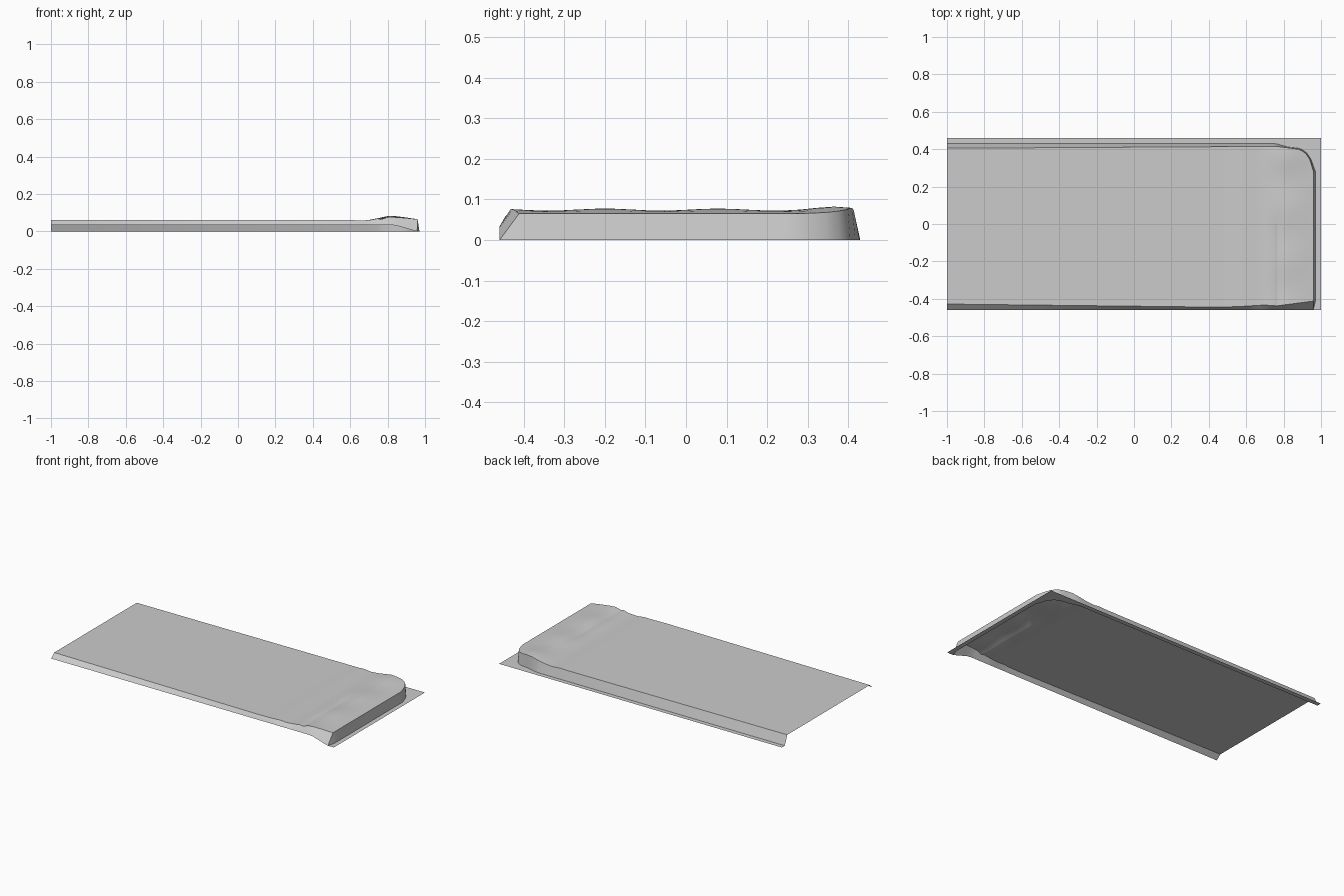
import bpy, bmesh, math

if "Cube" in bpy.data.objects:
    bpy.data.objects.remove(bpy.data.objects["Cube"])


def lerp_table(table, x):
    """Piecewise-linear lookup in a list of (x, value)."""
    if x <= table[0][0]:
        return table[0][1]
    for (x0, v0), (x1, v1) in zip(table, table[1:]):
        if x <= x1:
            return v0 + (v1 - v0) * (x - x0) / (x1 - x0)
    return table[-1][1]


# Outline and height profiles along the length
FRONT = [(-1, -0.428), (0.5, -0.445), (0.7, -0.433), (0.76, -0.438), (0.96, -0.412)]
BACK = [(-1, 0.405), (0.76, 0.415), (0.82, 0.408), (0.89, 0.398),
        (0.92, 0.375), (0.94, 0.345), (0.96, 0.28)]
BACK_FOOT = [(-1, 0.43), (0.76, 0.43), (0.82, 0.412), (0.89, 0.404),
             (0.92, 0.385), (0.945, 0.35), (0.97, 0.28)]
LIP = [(-1, 0.034), (0.84, 0.034), (0.955, 0.0)]
HEIGHT = [(-1, 0.06), (0.56, 0.06), (0.6, 0.062), (0.65, 0.057), (0.71, 0.061),
          (0.745, 0.068), (0.765, 0.063), (0.8, 0.075), (0.85, 0.0745),
          (0.9, 0.071), (0.96, 0.065)]
STATIONS = [-1, -0.6, -0.2, 0.2, 0.45, 0.56, 0.6, 0.65, 0.68, 0.71, 0.745, 0.765,
            0.8, 0.825, 0.85, 0.88, 0.9, 0.92, 0.94, 0.96]
ROWS = 20


def height(x, y):
    z = lerp_table(HEIGHT, x)
    # the crease fades out past the middle
    if y > 0.03 and 0.71 < x < 0.8:
        fade = min(1, (y - 0.03) / 0.1)
        z += fade * (0.061 + 0.014 * (x - 0.71) / 0.09 - z)
    # soft rumples in the raised end
    k = max(0, 1 - abs(x - 0.82) / 0.14)
    z += k * 0.003 * math.cos(2 * math.pi * (y + 0.2) / 0.28)
    z += k * 0.005 * math.exp(-((y - 0.37) / 0.06) ** 2)
    return z


bm = bmesh.new()

# Sheet with front lip, back wall and flat back flange, one section per station
sections = []
for x in STATIONS:
    front, back = lerp_table(FRONT, x), lerp_table(BACK, x)
    foot_x = x + 0.01 * max(0, (x - 0.9) / 0.06)
    pts = [(min(x, 0.958), -0.46, lerp_table(LIP, x))]
    for j in range(ROWS + 1):
        y = front + (back - front) * j / ROWS
        pts.append((x, y, height(x, y)))
    pts.append((foot_x, lerp_table(BACK_FOOT, foot_x), 0))
    pts.append((x if x < 0.96 else 0.97, 0.46, 0))
    sections.append([bm.verts.new(p) for p in pts])
for a, b in zip(sections, sections[1:]):
    for j in range(len(a) - 1):
        bm.faces.new((a[j], b[j], b[j + 1], a[j + 1]))

# End wall below the raised end
end = sections[-1]
feet = [end[0]]
for v in end[1:ROWS + 1]:
    feet.append(bm.verts.new((0.97, v.co.y, 0)))
feet.append(end[ROWS + 2])
bm.faces.new((end[0], feet[1], end[1]))
for j in range(1, ROWS + 1):
    bm.faces.new((end[j], feet[j], feet[j + 1], end[j + 1]))

# Flat end flange
inner = feet + [end[ROWS + 3]]
outer = [bm.verts.new((1.0, v.co.y, 0)) for v in inner]
for j in range(len(inner) - 1):
    bm.faces.new((inner[j], outer[j], outer[j + 1], inner[j + 1]))

mesh = bpy.data.meshes.new("bed_cover")
bm.to_mesh(mesh)
bm.free()
cover = bpy.data.objects.new("bed_cover", mesh)
bpy.context.collection.objects.link(cover)
bpy.context.view_layer.objects.active = cover
cover.select_set(True)
bpy.ops.object.shade_smooth_by_angle(angle=math.radians(30))
